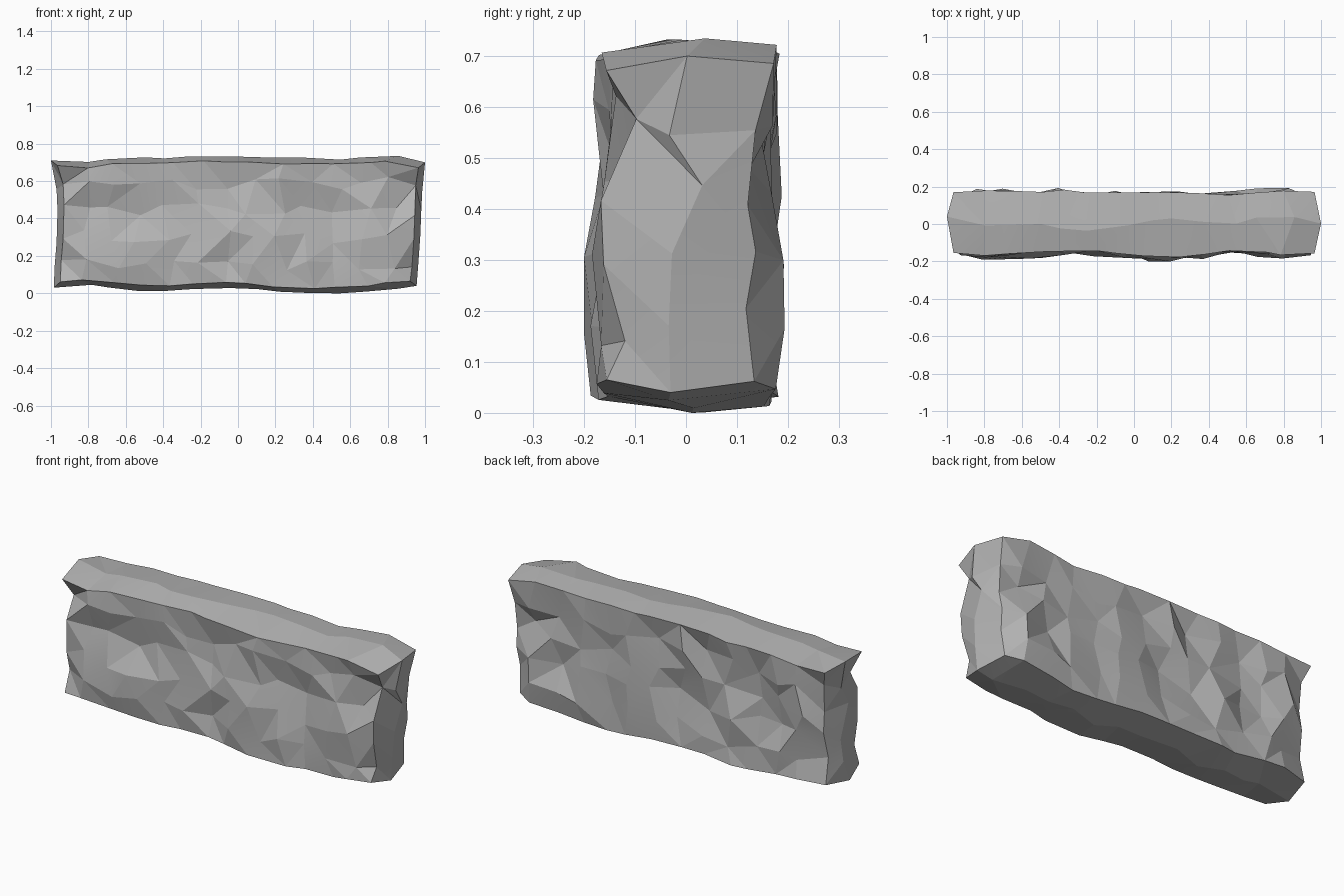
import bpy
import bmesh
import math
import random
from mathutils import Vector

random.seed(4)

default_cube = bpy.data.objects.get("Cube")
if default_cube:
    bpy.data.objects.remove(default_cube, do_unlink=True)

# Outlines of the slab, sampled evenly from its right end to its left end
TOP = [.71, .70, .73, .72, .735, .73, .725, .725, .71, .745, .70]
BOTTOM = [.03, .05, .015, .01, .025, .03, .01, 0, 0, .02, .04]
FRONT = [.18, .185, .165, .16, .16, .18, .195, .175, .15, .185, .165]
BACK = [.15, .2, .175, .195, .175, .18, .18, .175, .16, .195, .165]

# Recess of each long face, sampled evenly from bottom to top
FRONT_WAIST = [.005, .005, .005, .025, .022, .015]
BACK_WAIST = [.012, .005, .018, .022, .018, .01]

# End faces from bottom to top: reach along x, then front and back half widths
LEFT_REACH = [.955, .965, .975, .98, .985, 1]
RIGHT_REACH = [.985, .98, .97, .965, .97, 1]
END_FRONT = [.16, .125, .155, .16, .1, .16]
END_BACK = [.14, .115, .135, .125, .13, .165]

# Hollows (positive) and bulges (negative): x, z, depth inward, radius
FRONT_RELIEF = [(-.65, .44, .03, .13), (-.15, .58, .035, .12), (.45, .38, .03, .1),
                (-.5, .28, -.02, .1), (.2, .2, -.02, .12), (.88, .5, .025, .1)]
BACK_RELIEF = [(-.35, .53, .04, .14), (.02, .32, .035, .12), (.85, .5, .035, .1),
               (-.6, .3, .03, .12), (.4, .45, .03, .14)]


def sample(outline, t):
    """Value of an evenly spaced outline at t between -1 and 1."""
    position = (t + 1) / 2 * (len(outline) - 1)
    index = max(0, min(int(position), len(outline) - 2))
    blend = position - index
    return outline[index] * (1 - blend) + outline[index + 1] * blend


def hollow(relief, x, z):
    return sum(depth * math.exp(-((x - cx) ** 2 + (z - cz) ** 2) / radius ** 2)
               for cx, cz, depth, radius in relief)


def jitter(amount):
    return random.uniform(-amount, amount)


def slice_block(bm, axis, count):
    """Cut the unit block into equal slices along one axis."""
    normal = Vector((0, 0, 0))
    normal[axis] = 1
    for step in range(1, count):
        bmesh.ops.bisect_plane(bm, geom=bm.verts[:] + bm.edges[:] + bm.faces[:],
                               plane_co=normal * (2 * step / count - 1),
                               plane_no=normal, dist=1e-5)


def weather(co):
    """Move one point of the unit block onto the rough stone surface."""
    u, v, w = co
    on_end, on_side, on_cap = (abs(c) > .999 for c in (u, v, w))
    front = v < 0

    # Along the length: uneven ends with chamfered corners
    if on_end:
        reach = sample(LEFT_REACH if u > 0 else RIGHT_REACH, w)
        x = u * (reach - (.035 if on_side else 0))
    else:
        x = u * .97 + jitter(.04)

    # Height: the crest and keel run along the middle, the long edges sit lower
    low, high = sample(BOTTOM, u), sample(TOP, u)
    z = low + (high - low) * (w + 1) / 2
    if not on_cap:
        z += jitter(.035)
    elif on_side:
        z -= w * (.028 if front else .018) + jitter(.006)

    # Thickness: waisted, hollowed long faces
    if not on_side:
        y = jitter(.04)
    elif on_end:
        y = v * (sample(END_FRONT if front else END_BACK, w) + jitter(.008))
    else:
        depth = sample(FRONT if front else BACK, u)
        depth -= sample(FRONT_WAIST if front else BACK_WAIST, w)
        if not on_cap:
            depth -= hollow(FRONT_RELIEF if front else BACK_RELIEF, x, z)
            depth += jitter(.024)
        y = v * min(depth, .2)
    return Vector((x, y, z))


# Stone material
stone = bpy.data.materials.new("grey stone")
stone.use_nodes = True
stone.diffuse_color = (.46, .46, .46, 1)
shader = next(n for n in stone.node_tree.nodes if n.type == "BSDF_PRINCIPLED")
shader.inputs["Base Color"].default_value = stone.diffuse_color

# Rough stone slab
bm = bmesh.new()
bmesh.ops.create_cube(bm, size=2)
for axis, count in enumerate((13, 2, 5)):
    slice_block(bm, axis, count)
for vert in bm.verts:
    vert.co = weather(vert.co)
bmesh.ops.triangulate(bm, faces=bm.faces[:], quad_method="SHORT_EDGE")
bmesh.ops.recalc_face_normals(bm, faces=bm.faces[:])

mesh = bpy.data.meshes.new("stone_slab")
bm.to_mesh(mesh)
bm.free()
mesh.materials.append(stone)
slab = bpy.data.objects.new("stone_slab", mesh)
bpy.context.collection.objects.link(slab)

# Soften only the shallowest creases between facets
bpy.ops.object.select_all(action="DESELECT")
slab.select_set(True)
bpy.context.view_layer.objects.active = slab
bpy.ops.object.shade_smooth_by_angle(angle=math.radians(6))
